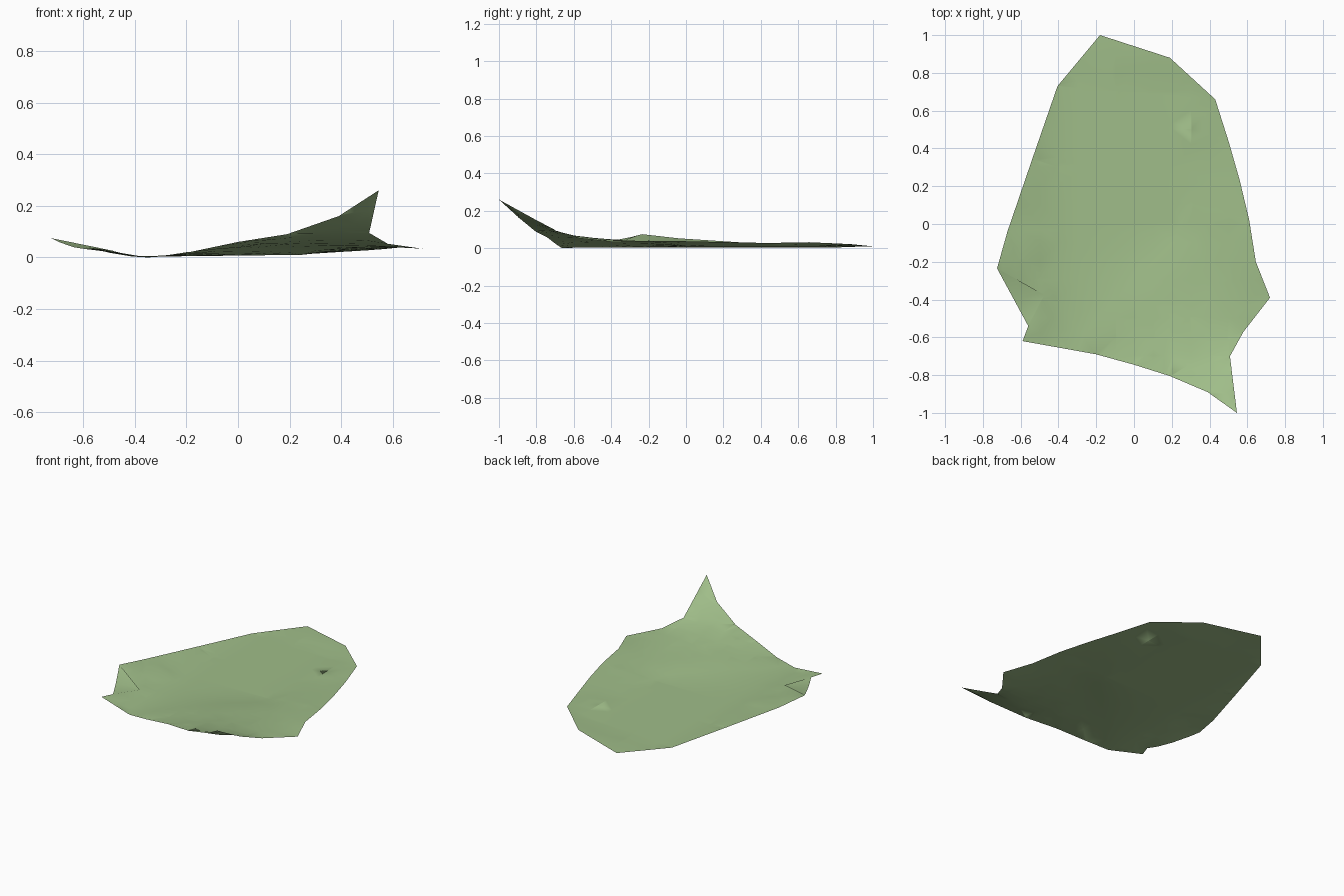
import bpy, bmesh
from mathutils import Vector

if "Cube" in bpy.data.objects:
    bpy.data.objects.remove(bpy.data.objects["Cube"])

# Torn leaf outline, clockwise from the back tip: x, y, height
outline = [
    (-0.18, 1.0, 0.010), (0.19, 0.88, 0.022), (0.43, 0.66, 0.032),
    (0.50, 0.44, 0.028), (0.56, 0.23, 0.032), (0.61, 0.02, 0.037),
    (0.645, -0.20, 0.040), (0.72, -0.39, 0.033), (0.58, -0.57, 0.053),
    (0.508, -0.70, 0.095), (0.545, -1.0, 0.26), (0.39, -0.89, 0.16),
    (0.19, -0.805, 0.09), (0.0, -0.745, 0.06), (-0.20, -0.69, 0.018),
    (-0.35, -0.663, 0.0), (-0.59, -0.62, 0.04), (-0.56, -0.54, 0.036),
    (-0.475, -0.375, 0.024), (-0.725, -0.235, 0.075), (-0.67, -0.04, 0.053),
    (-0.54, 0.34, 0.028), (-0.405, 0.73, 0.004)]

bm = bmesh.new()
bm.faces.new([bm.verts.new(p) for p in reversed(outline)])
bmesh.ops.triangulate(bm, faces=bm.faces[:])

# Slice the sheet into a fine grid
for axis in (Vector((1, 0, 0)), Vector((0, 1, 0))):
    for i in range(-9, 10):
        bmesh.ops.bisect_plane(bm, geom=bm.verts[:] + bm.edges[:] + bm.faces[:],
                               plane_co=axis * (i * 0.1 + 0.003), plane_no=axis, dist=1e-5)
bmesh.ops.triangulate(bm, faces=bm.faces[:])

# Lay the middle down into a shallow valley, relax the rest between it and the rim
free = []
for v in bm.verts:
    if v.is_boundary:
        continue
    x, y = v.co.x, v.co.y
    if abs(x + 0.35) < 0.06 or (-0.4 < x < 0.3 and -0.05 < y < 0.75):
        v.co.z = 0.003 + 0.012 * max(0, x + 0.35)
    else:
        near = [(e.other_vert(v), 1 / max(0.01, (e.other_vert(v).co.xy - v.co.xy).length))
                for e in v.link_edges]
        free.append((v, near, sum(w for _, w in near)))
for _ in range(250):
    for v, near, total in free:
        v.co.z = sum(o.co.z * w for o, w in near) / total

# Upper side faces up
bm.normal_update()
for f in bm.faces:
    if f.normal.z < 0:
        f.normal_flip()
    f.smooth = True

mesh = bpy.data.meshes.new("leaf")
bm.to_mesh(mesh)
bm.free()
leaf = bpy.data.objects.new("leaf", mesh)
bpy.context.collection.objects.link(leaf)

green = bpy.data.materials.new("soft leaf green")
green.diffuse_color = (0.35, 0.51, 0.25, 1)
green.use_nodes = True
green.node_tree.nodes["Principled BSDF"].inputs["Base Color"].default_value = green.diffuse_color
mesh.materials.append(green)
